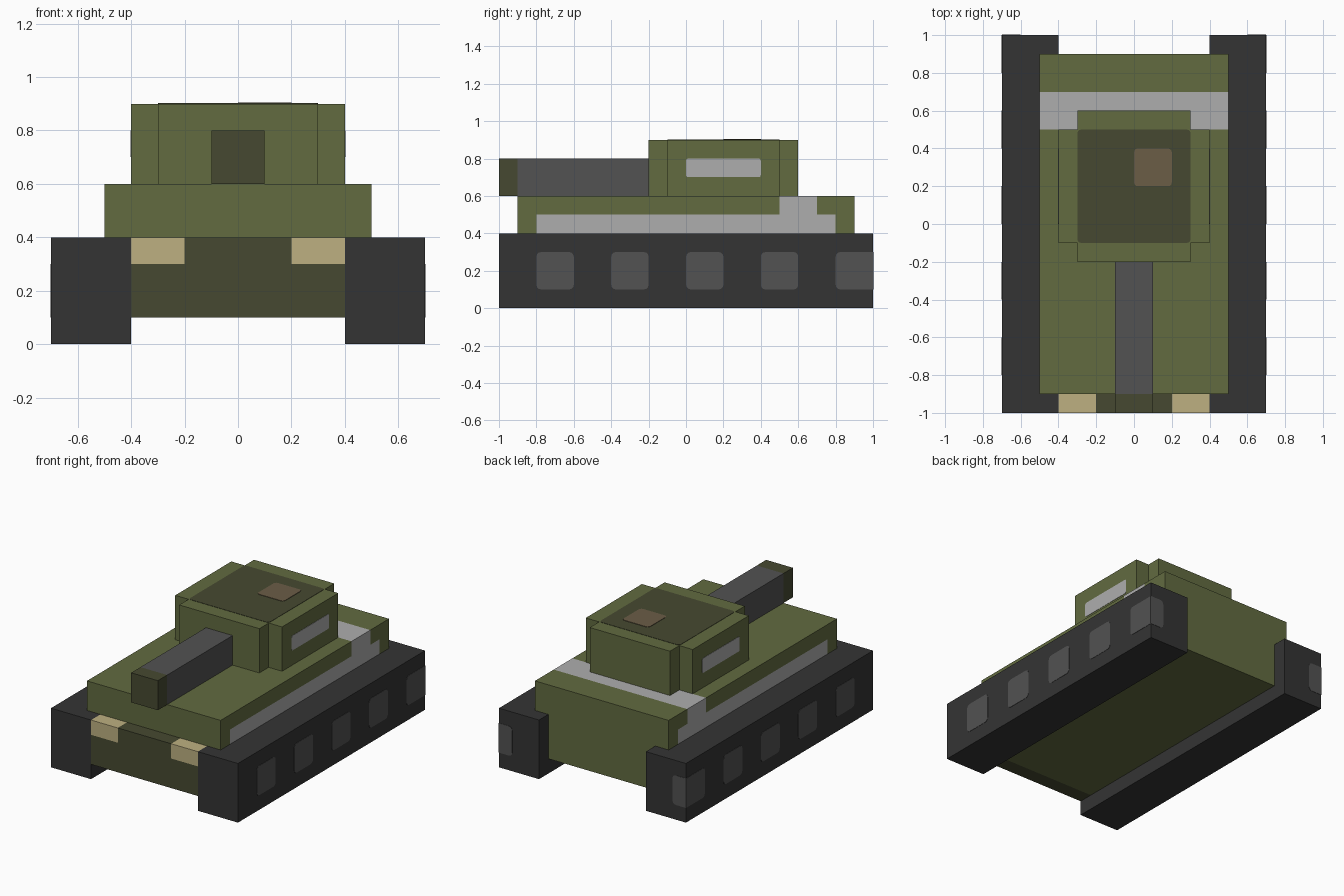
import bpy, bmesh, math
from mathutils import Vector

if "Cube" in bpy.data.objects:
    bpy.data.objects.remove(bpy.data.objects["Cube"], do_unlink=True)


def material(name, hex_code):
    srgb = [int(hex_code[i:i + 2], 16) / 255 for i in (0, 2, 4)]
    lin = [c / 12.92 if c <= 0.04045 else ((c + 0.055) / 1.055) ** 2.4 for c in srgb]
    m = bpy.data.materials.new(name)
    m.use_nodes = True
    m.diffuse_color = (*lin, 1)
    bsdf = next(n for n in m.node_tree.nodes if n.type == 'BSDF_PRINCIPLED')
    bsdf.inputs["Base Color"].default_value = (*lin, 1)
    return m


OLIVE = material("olive", "626B40")
DARK = material("dark olive", "464931")
RUBBER = material("track black", "343434")
STEEL = material("steel grey", "525252")
PALE = material("pale grey", "AEAEAE")
LAMP = material("lamp sand", "BDB081")
BROWN = material("hatch brown", "6B5D46")

X, Y, Z = Vector((1, 0, 0)), Vector((0, 1, 0)), Vector((0, 0, 1))


def prism(name, outline, u, v, start, sweep, *mats, cuts=(), rule=None):
    """Extrude a 2D outline (along u, v) from start by sweep, cut it, colour faces by rule."""
    bm = bmesh.new()
    face = bm.faces.new([bm.verts.new(start + u * a + v * b) for a, b in outline])
    new = bmesh.ops.extrude_face_region(bm, geom=[face], use_keep_orig=True)["geom"]
    bmesh.ops.translate(bm, vec=sweep, verts=[g for g in new if isinstance(g, bmesh.types.BMVert)])
    for axis, at in cuts:
        bmesh.ops.bisect_plane(bm, geom=bm.verts[:] + bm.edges[:] + bm.faces[:],
                               plane_co=axis * at, plane_no=axis, dist=1e-5)
    bmesh.ops.recalc_face_normals(bm, faces=bm.faces[:])
    if rule:
        for f in bm.faces:
            f.material_index = rule(f.calc_center_median(), f.normal)
    mesh = bpy.data.meshes.new(name)
    bm.to_mesh(mesh)
    bm.free()
    for m in mats:
        mesh.materials.append(m)
    obj = bpy.data.objects.new(name, mesh)
    bpy.context.collection.objects.link(obj)
    return obj


def box(name, lo, hi, mat):
    lo, hi = Vector(lo), Vector(hi)
    d = hi - lo
    return prism(name, [(0, 0), (d.x, 0), (d.x, d.y), (0, d.y)], X, Y, lo, Z * d.z, mat)


def plate(name, origin, u, v, n, w, h, mat, radii=(0.02,) * 4, thick=0.002):
    """Thin marking with rounded corners, lying on the surface through origin."""
    pts = []
    corners = [(0, 0, 1, 1), (w, 0, -1, 1), (w, h, -1, -1), (0, h, 1, -1)]
    for i, ((x, y, sx, sy), r) in enumerate(zip(corners, radii)):
        if r == 0:
            pts.append((x, y))
            continue
        for k in range(4):
            a = math.pi + math.pi / 2 * (i + k / 3)
            pts.append((x + sx * r + r * math.cos(a), y + sy * r + r * math.sin(a)))
    return prism(name, pts, u, v, Vector(origin), n * thick, mat)


# Hull: T-shaped section with a pale stripe over the rear deck and along the sides
def hull_rule(c, n):
    band = 0.5 < c.y < 0.7
    if n.z > 0.9 and c.z > 0.55:
        return int(band)
    if abs(n.x) > 0.9 and abs(c.x) > 0.45:
        return int(band or (c.z < 0.5 and -0.8 < c.y < 0.8))
    return 0


hull_outline = [(-0.4, 0.1), (0.4, 0.1), (0.4, 0.4), (0.5, 0.4),
                (0.5, 0.6), (-0.5, 0.6), (-0.5, 0.4), (-0.4, 0.4)]
prism("hull", hull_outline, X, Z, Y * -0.9, Y * 1.8, OLIVE, PALE, rule=hull_rule,
      cuts=[(Y, -0.8), (Y, 0.5), (Y, 0.7), (Y, 0.8), (Z, 0.5)])

# Bow plate, notched for the two headlights
bow_outline = [(-0.4, 0.1), (0.4, 0.1), (0.4, 0.3), (0.2, 0.3),
               (0.2, 0.4), (-0.2, 0.4), (-0.2, 0.3), (-0.4, 0.3)]
prism("bow_plate", bow_outline, X, Z, Y * -1, Y * 0.1, DARK)

# Turret: plus-shaped block with a dark roof panel and a hatch
turret_outline = [(-0.3, -0.2), (0.3, -0.2), (0.3, -0.1), (0.4, -0.1), (0.4, 0.5), (0.3, 0.5),
                  (0.3, 0.6), (-0.3, 0.6), (-0.3, 0.5), (-0.4, 0.5), (-0.4, -0.1), (-0.3, -0.1)]
prism("turret", turret_outline, X, Y, Z * 0.6, Z * 0.3, OLIVE)
plate("roof_panel", (-0.3, -0.1, 0.9), X, Y, Z, 0.6, 0.6, DARK)
plate("roof_hatch", (0, 0.2, 0.9), X, Y, Z, 0.2, 0.2, BROWN, thick=0.005)

# Gun
box("gun_barrel", (-0.1, -0.9, 0.6), (0.1, -0.2, 0.8), STEEL)
box("gun_muzzle", (-0.1, -1, 0.6), (0.1, -0.9, 0.8), DARK)

# Parts repeated on both sides
for s, side in ((1, "left"), (-1, "right")):
    x0, x1 = sorted((s * 0.4, s * 0.7))
    box(f"{side}_track", (x0, -1, 0), (x1, 1, 0.4), RUBBER)
    l0, l1 = sorted((s * 0.2, s * 0.4))
    box(f"{side}_headlight", (l0, -1, 0.3), (l1, -0.9, 0.4), LAMP)
    plate(f"{side}_vision_slit", (s * 0.4, 0, 0.7), Y, Z, X * s, 0.4, 0.1, PALE, radii=(0.012,) * 4)
    # Road wheels; the last one wraps round the rear corner
    for i in range(5):
        radii = (0.025, 0, 0, 0.025) if i == 4 else (0.025,) * 4
        plate(f"{side}_wheel_{i + 1}", (s * 0.7, -0.8 + 0.4 * i, 0.1), Y, Z, X * s,
              0.2, 0.2, STEEL, radii)
    plate(f"{side}_wheel_rear", (s * 0.7, 1, 0.1), X * -s, Z, Y, 0.1, 0.2, STEEL,
          (0, 0.025, 0.025, 0))
